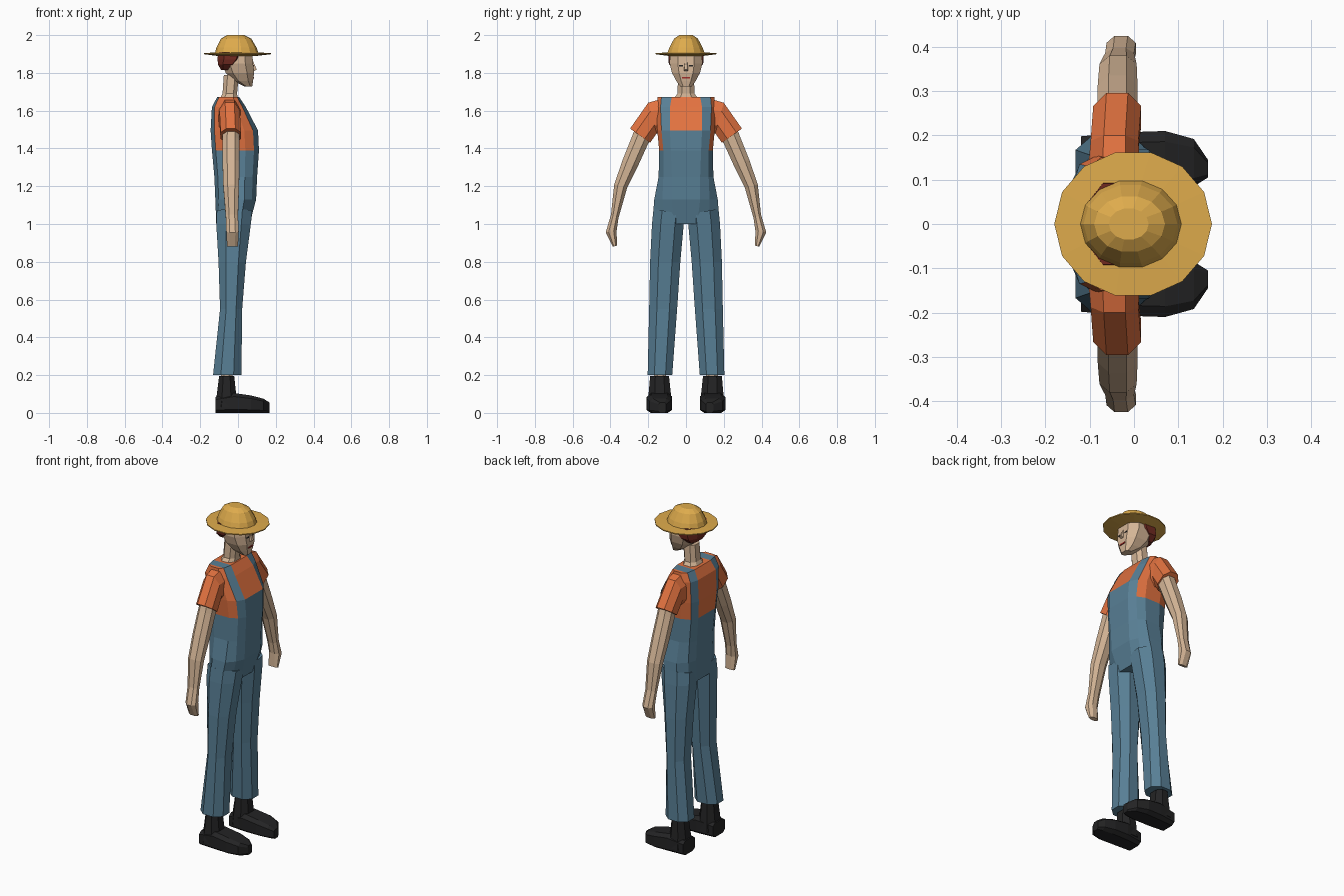
import bpy, bmesh, math
from mathutils import Vector as V

if "Cube" in bpy.data.objects:
    bpy.data.objects.remove(bpy.data.objects["Cube"])


def material(name, rgb):
    m = bpy.data.materials.new(name)
    lin = [((c / 255 + 0.055) / 1.055) ** 2.4 for c in rgb]
    m.diffuse_color = (*lin, 1)
    m.use_nodes = True
    m.node_tree.nodes["Principled BSDF"].inputs["Base Color"].default_value = m.diffuse_color
    return m


DENIM = material("denim blue", (88, 127, 149))
ORANGE = material("shirt orange", (226, 114, 64))
SKIN = material("skin", (212, 181, 150))
STRAW = material("straw", (222, 171, 76))
BLACK = material("boot black", (35, 35, 36))
HAIR = material("hair brown", (112, 42, 32))
RED = material("lip red", (160, 45, 40))


def finish(bm, name, mats, mirror=False):
    bmesh.ops.recalc_face_normals(bm, faces=bm.faces)
    me = bpy.data.meshes.new(name)
    bm.to_mesh(me)
    bm.free()
    for m in mats:
        me.materials.append(m)
    ob = bpy.data.objects.new(name, me)
    bpy.context.collection.objects.link(ob)
    if mirror:
        mod = ob.modifiers.new("mirror", 'MIRROR')
        mod.use_axis = (False, True, False)
        mod.use_mirror_merge = False
    return ob


def loft(name, rings, mat, mirror=False):
    """Skin a list of equal-length rings and cap both ends."""
    bm = bmesh.new()
    vs = [[bm.verts.new(p) for p in r] for r in rings]
    n = len(vs[0])
    for a, b in zip(vs, vs[1:]):
        for i in range(n):
            j = (i + 1) % n
            bm.faces.new((a[i], a[j], b[j], b[i]))
    bm.faces.new(vs[0])
    bm.faces.new(vs[-1])
    return finish(bm, name, [mat], mirror)


def octagon(c, u, v, k=0.5):
    """Eight-sided section with half axes u and v."""
    c, u, v = V(c), V(u), V(v)
    return [c + u * a + v * b for a, b in
            ((1, k), (k, 1), (-k, 1), (-1, k), (-1, -k), (-k, -1), (k, -1), (1, -k))]


def limb(yo, zo, yi, zi, x0, x1, k=0.45):
    """Limb section between an outer and an inner point, from x0 to x1."""
    return octagon(((x0 + x1) / 2, (yo + yi) / 2, (zo + zi) / 2),
                   (0, (yo - yi) / 2, (zo - zi) / 2), ((x1 - x0) / 2, 0, 0), k)


def level(z, x0, x1, w, k=0.5):
    """Horizontal section."""
    return octagon(((x0 + x1) / 2, 0, z), ((x1 - x0) / 2, 0, 0), (0, w, 0), k)


def box(name, x, y, z, sx, sy, sz, mat, mirror=False):
    loft(name, [[(x + a * sx, y + b * sy, z + c * sz) for a, b in
                 ((-1, -1), (1, -1), (1, 1), (-1, 1))] for c in (-1, 1)], mat, mirror)


# torso: overalls, bib and straps are coloured by row and column
rows = [  # z, front x, back x, half width, strap inner y, strap outer y
    (1.00, .065, -.115, .178, .06, .12),
    (1.13, .100, -.120, .168, .075, .125),
    (1.25, .105, -.125, .145, .075, .120),
    (1.39, .115, -.138, .142, .08, .120),
    (1.495, .110, -.145, .152, .085, .130),
    (1.62, .045, -.138, .155, .085, .135),
    (1.672, .010, -.110, .150, .075, .130)]
bm = bmesh.new()
grid = []
for z, xf, xb, w, yi, yo in rows:
    c, d = (xf + xb) / 2, xf - xb
    half = [(xf - .004, yi), (xf - .12 * d, yo), (c + .2 * d, w),
            (c - .2 * d, w), (xb + .08 * d, yo), (xb, yi)]
    ring = half + [(x, -y) for x, y in reversed(half)]
    grid.append([bm.verts.new((x, y, z)) for x, y in ring])
STRAPS, BIB = (0, 4, 6, 10), 11
for r, (a, b) in enumerate(zip(grid, grid[1:])):
    for i in range(12):
        j = (i + 1) % 12
        f = bm.faces.new((a[i], a[j], b[j], b[i]))
        denim = r < 3 or i in STRAPS or (r == 3 and i == BIB)
        f.material_index = 0 if denim else 1
bm.faces.new(grid[0])
t = grid[-1]
for ids, mi in (((11, 0, 5, 6), 1), ((0, 1, 4, 5), 0), ((1, 2, 3, 4), 1),
                ((11, 10, 7, 6), 0), ((10, 9, 8, 7), 1)):
    bm.faces.new([t[i] for i in ids]).material_index = mi
finish(bm, "torso", [DENIM, ORANGE])

# trouser legs
loft("trouser_legs", [limb(*p) for p in (
    (.172, 1.08, .005, 1.05, -.112, .075), (.180, 1.00, .012, 1.00, -.115, .068),
    (.190, .80, .030, .80, -.103, .042), (.195, .55, .047, .55, -.095, .022),
    (.203, .20, .073, .20, -.132, .018))], DENIM, True)

# sleeves
loft("sleeves", [limb(*p) for p in (
    (.110, 1.668, .110, 1.45, -.105, .015), (.200, 1.642, .155, 1.48, -.098, .010),
    (.296, 1.505, .190, 1.43, -.092, .016))], ORANGE, True)

# arms and hands
loft("arms", [limb(*p) for p in (
    (.265, 1.52, .180, 1.46, -.080, .008), (.287, 1.46, .203, 1.42, -.082, .008),
    (.335, 1.34, .253, 1.31, -.082, .008), (.380, 1.21, .312, 1.19, -.078, .006),
    (.397, 1.05, .358, 1.03, -.065, .000), (.425, .955, .367, .965, -.062, .004),
    (.388, .88, .366, .885, -.058, .000))], SKIN, True)

# boots: shaft and foot, with the ankle inside
loft("ankles", [limb(.170, z, .105, z, -.09, -.03) for z in (.15, .26)], SKIN, True)
loft("boot_shafts", [limb(*p) for p in (
    (.190, .195, .090, .195, -.100, -.020), (.198, .10, .080, .10, -.112, -.010),
    (.205, .03, .075, .03, -.120, .000))], BLACK, True)
loft("boot_feet", [octagon((x, (y0 + y1) / 2, h / 2), (0, (y1 - y0) / 2, 0),
                           (0, 0, h / 2), .65) for x, y0, y1, h in (
    (-.120, .085, .198, .085), (-.02, .073, .207, .105), (.07, .073, .210, .092),
    (.135, .085, .192, .075), (.167, .105, .145, .055))], BLACK, True)

# neck and head
loft("neck", [level(*p) for p in (
    (1.655, -.100, .000, .072), (1.690, -.082, -.005, .045),
    (1.79, -.075, .005, .042))], SKIN)
loft("head", [level(*p) for p in (
    (1.728, .035, .075, .030), (1.758, -.025, .080, .052),
    (1.80, -.065, .085, .074), (1.85, -.085, .080, .087),
    (1.91, -.085, .075, .084))], SKIN)

# nose wedge
loft("nose", [[(x, -w, z), (x, w, z), (.07, w + .004, z), (.07, -w - .004, z)]
              for z, x, w in ((1.81, .084, .010), (1.817, .099, .009),
                              (1.86, .081, .005))], SKIN)

# hair around the back and sides
loft("hair", [level(*p) for p in (
    (1.815, -.090, -.045, .060), (1.845, -.106, -.005, .090),
    (1.87, -.108, .022, .094), (1.91, -.106, .038, .092))], HAIR)

# facial details
box("mouth", .081, 0, 1.775, .0045, .022, .004, RED)
box("eyes", .079, .027, 1.838, .0045, .010, .003, BLACK, True)


# straw hat
def oval(z, rx, ry, cx, n=14):
    return [(cx + rx * math.cos(2 * math.pi * i / n),
             ry * math.sin(2 * math.pi * i / n), z) for i in range(n)]


loft("straw_hat", [oval(*p) for p in (
    (1.890, .105, .095, -.006), (1.899, .178, .166, -.002),
    (1.905, .178, .166, -.002), (1.908, .114, .100, -.007),
    (1.935, .106, .090, -.008), (1.982, .080, .064, -.010),
    (2.000, .045, .036, -.012))], STRAW)
